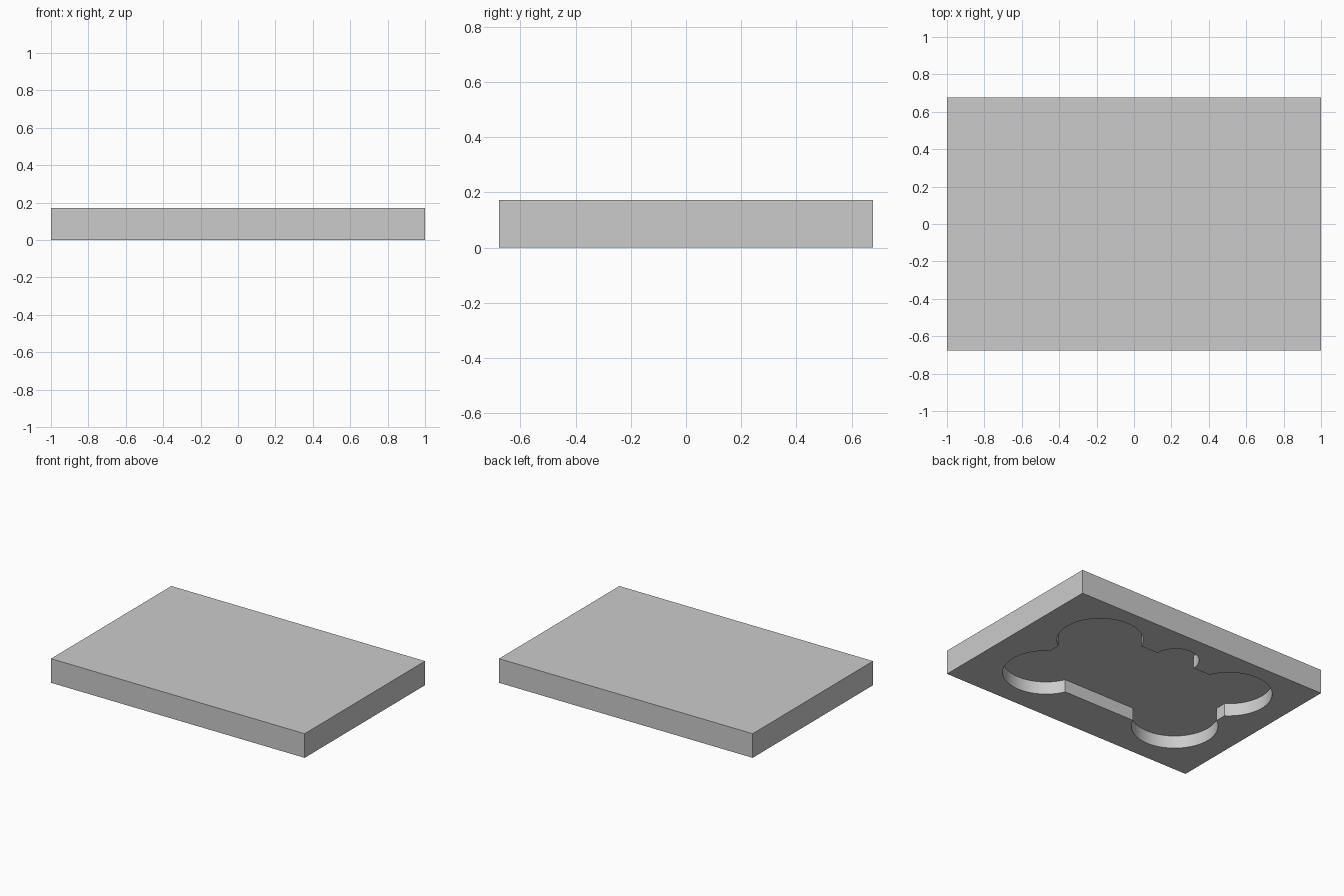
import bpy, bmesh
from math import acos, asin, cos, sin, pi, radians

WIDTH, DEPTH, HEIGHT = 2.0, 1.355, 0.172
POCKET = 0.09                      # pocket depth, cut from the underside
OFF_X, OFF_Y = -0.015, 0.016       # pocket centre
BAR_X, BAR_Y = 0.697, 0.382        # half size of the bone's bar
LOBE_X, LOBE_Y, LOBE_R = 0.54, 0.271, 0.278
LOOP_R = 0.151

cube = bpy.data.objects.get("Cube")
if cube:
    bpy.data.objects.remove(cube, do_unlink=True)

grey = bpy.data.materials.new("plain_grey")
grey.use_nodes = True
colour = (0.6, 0.6, 0.6, 1.0)
grey.diffuse_color = colour
grey.node_tree.nodes["Principled BSDF"].inputs["Base Color"].default_value = colour


def arc(cx, cy, r, start, end, steps):
    angles = [start + (end - start) * i / steps for i in range(steps + 1)]
    return [(cx + r * cos(a), cy + r * sin(a)) for a in angles]


def prism(name, outline, z0, z1):
    """Extrude a flat outline into a closed solid."""
    bm = bmesh.new()
    face = bm.faces.new([bm.verts.new((x, y, z0)) for x, y in outline])
    top = bmesh.ops.extrude_face_region(bm, geom=[face])["geom"]
    verts = [v for v in top if isinstance(v, bmesh.types.BMVert)]
    bmesh.ops.translate(bm, verts=verts, vec=(0, 0, z1 - z0))
    bmesh.ops.recalc_face_normals(bm, faces=bm.faces)
    mesh = bpy.data.meshes.new(name)
    bm.to_mesh(mesh)
    bm.free()
    mesh.materials.append(grey)
    obj = bpy.data.objects.new(name, mesh)
    bpy.context.collection.objects.link(obj)
    return obj


# Bone outline: one lobe, mirrored to four corners, with a hanging loop on top
lobe = arc(LOBE_X, LOBE_Y, LOBE_R, -acos((BAR_X - LOBE_X) / LOBE_R),
           pi - asin((BAR_Y - LOBE_Y) / LOBE_R), 56)
loop = arc(0, BAR_Y, LOOP_R, 0, pi, 36)
back_right = [(-x, y) for x, y in reversed(lobe)]
front_right = [(-x, -y) for x, y in lobe]
front_left = [(x, -y) for x, y in reversed(lobe)]
bone = lobe + loop + back_right + front_right + front_left
bone = [(x + OFF_X, y + OFF_Y) for x, y in bone]

# Slab with the bone pocket cut into its underside
w, d = WIDTH / 2, DEPTH / 2
slab = prism("mould_slab", [(-w, -d), (w, -d), (w, d), (-w, d)], 0, HEIGHT)
cutter = prism("bone_cutter", bone, -0.1, POCKET)
cutter.hide_render = True
cut = slab.modifiers.new("bone_pocket", 'BOOLEAN')
cut.operation = 'DIFFERENCE'
cut.solver = 'EXACT'
cut.object = cutter

bpy.ops.object.select_all(action='DESELECT')
slab.select_set(True)
bpy.context.view_layer.objects.active = slab
bpy.ops.object.modifier_apply(modifier=cut.name)
bpy.data.objects.remove(cutter, do_unlink=True)
bpy.ops.object.shade_smooth_by_angle(angle=radians(30))
